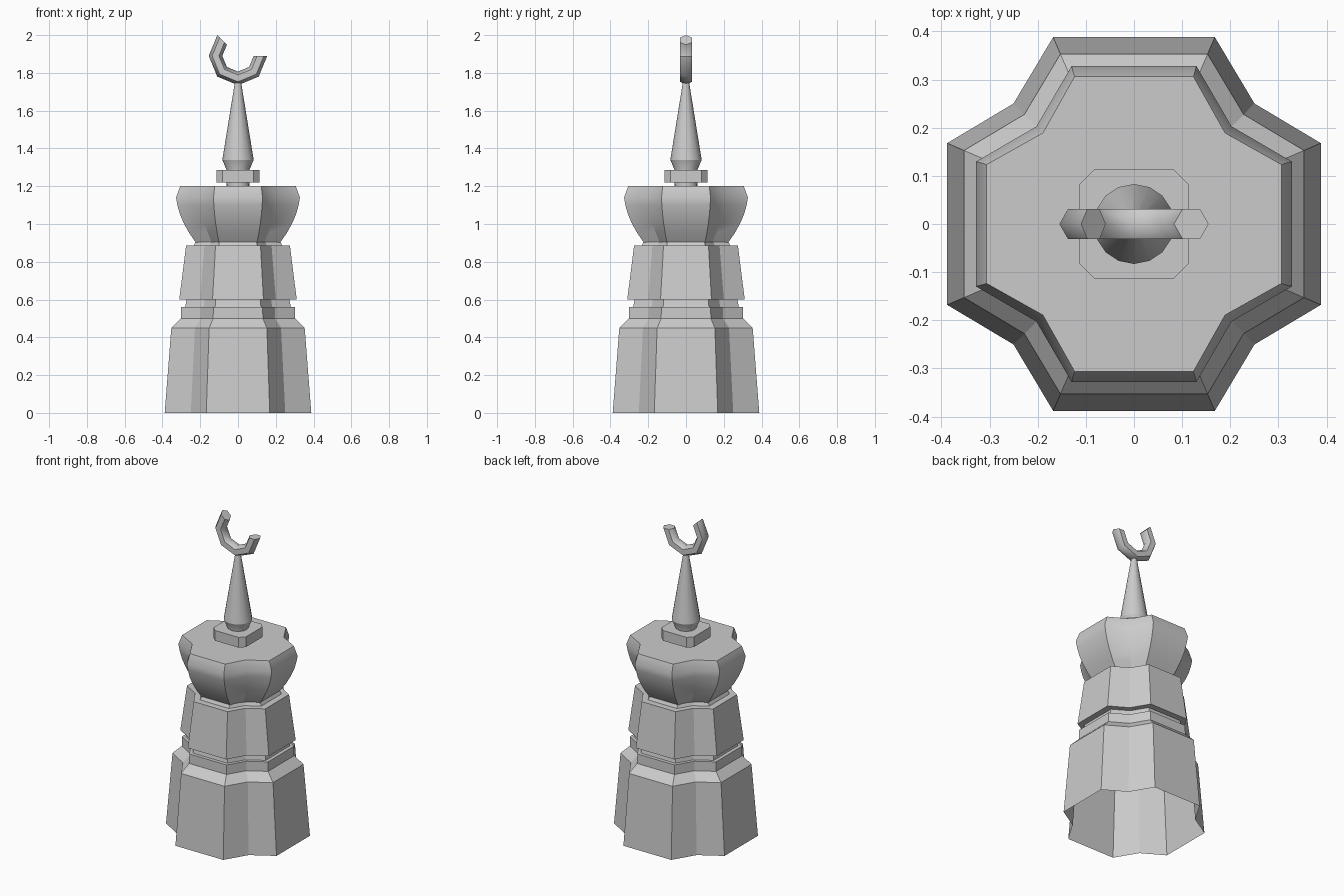
import bpy, bmesh
from math import sin, cos, pi, radians

if "Cube" in bpy.data.objects:
    bpy.data.objects.remove(bpy.data.objects["Cube"])


def section(s, w, n):
    """12-sided notched outline: half width s, half flat w, notch corner n."""
    pts = []
    for k in range(4):
        c, d = round(cos(k * pi / 2)), round(sin(k * pi / 2))
        for x, y in ((s, -w), (s, w), (n, n)):
            pts.append((x * c - y * d, x * d + y * c))
    return pts


def loft(name, rings, cap_start=False, cap_end=False, smooth=False):
    """Skin a list of equal-length 3D loops."""
    bm = bmesh.new()
    loops = [[bm.verts.new(p) for p in ring] for ring in rings]
    for a, b in zip(loops, loops[1:]):
        for i in range(len(a)):
            j = (i + 1) % len(a)
            bm.faces.new((a[i], a[j], b[j], b[i]))
    if cap_start:
        bm.faces.new(loops[0][::-1])
    if cap_end:
        bm.faces.new(loops[-1])
    bmesh.ops.recalc_face_normals(bm, faces=bm.faces)
    mesh = bpy.data.meshes.new(name)
    bm.to_mesh(mesh)
    bm.free()
    ob = bpy.data.objects.new(name, mesh)
    bpy.context.collection.objects.link(ob)
    if smooth:
        bpy.ops.object.select_all(action='DESELECT')
        ob.select_set(True)
        bpy.context.view_layer.objects.active = ob
        bpy.ops.object.shade_smooth_by_angle(angle=radians(31))
    return ob


def at(pts, z):
    return [(x, y, z) for x, y in pts]


def body(name, profile):
    return [at(section(s, s * 0.433, s * 0.645), z) for s, z in profile]


# Tapered base with stepped ledge and recess (open underneath)
base = [(0.388, 0), (0.353, 0.45), (0.303, 0.5), (0.302, 0.56),
        (0.28, 0.56), (0.272, 0.6)]
loft("base", body("base", base))

# Upper tapered block and narrow neck
upper = [(0.272, 0.6), (0.311, 0.6), (0.275, 0.885), (0.235, 0.885), (0.225, 0.905)]
loft("upper_block", body("upper_block", upper))

# Bulging cap
bulge = [(0.222, 0.9), (0.257, 0.95), (0.285, 1.0), (0.307, 1.05),
         (0.321, 1.1), (0.328, 1.14), (0.306, 1.2)]
loft("bulging_cap",
     [at(section(s, 0.1 + (s - 0.222) * 0.28, s * 0.618), z) for s, z in bulge],
     cap_end=True, smooth=True)

# Chamfered square collar
h, c = 0.113, 0.083
collar = [(h, -c), (h, c), (c, h), (-c, h), (-h, c), (-h, -c), (-c, -h), (c, -h)]
loft("collar", [at(collar, 1.22), at(collar, 1.285)], True, True)

# Round post and spire
circle = [(cos(i * pi / 8), sin(i * pi / 8)) for i in range(16)]
spire = [(0.062, 1.195), (0.06, 1.285), (0.083, 1.34), (0.015, 1.76)]
loft("spire", [at([(x * r, y * r) for x, y in circle], z) for r, z in spire],
     cap_end=True, smooth=True)

# Open crescent: hexagonal tube along part of an eight-step ring
R, r, zc = 0.119, 0.036, 1.89
rings = []
for step in range(6):
    a = radians(135 + 45 * step)
    rings.append([((R + r * cos(t)) * cos(a), r * sin(t), zc + (R + r * cos(t)) * sin(a))
                  for t in (i * pi / 3 for i in range(6))])
crescent = loft("crescent", rings, True, True)
bpy.ops.object.select_all(action='DESELECT')
crescent.select_set(True)
bpy.context.view_layer.objects.active = crescent
bpy.ops.object.shade_smooth_by_angle(angle=radians(61))
